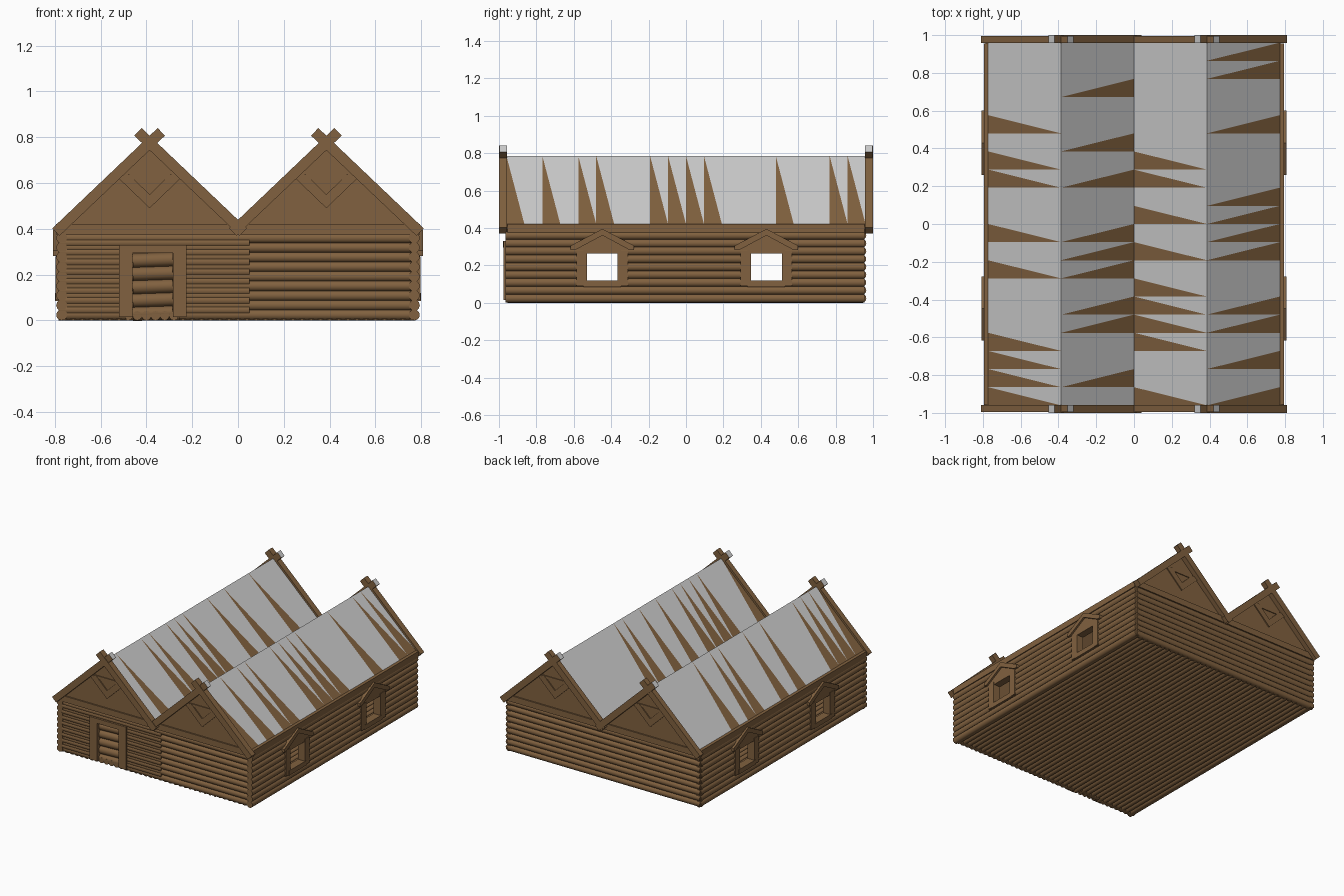
import bpy, bmesh, random
from mathutils import Vector, Matrix

if "Cube" in bpy.data.objects:
    bpy.data.objects.remove(bpy.data.objects["Cube"])

random.seed(4)
brown = bpy.data.materials.new("brown_wood")
brown.diffuse_color = (0.22, 0.12, 0.05, 1)
brown.use_nodes = True
brown.node_tree.nodes["Principled BSDF"].inputs["Base Color"].default_value = brown.diffuse_color


def finish(name, bm, mats=(brown,)):
    bmesh.ops.recalc_face_normals(bm, faces=bm.faces)
    me = bpy.data.meshes.new(name)
    bm.to_mesh(me)
    bm.free()
    for m in mats:
        me.materials.append(m)
    ob = bpy.data.objects.new(name, me)
    bpy.context.collection.objects.link(ob)
    return ob


def logs(name, items, sides=12):
    """One object from many round logs: (start, end, radius)."""
    bm = bmesh.new()
    for p, q, r in items:
        p, q = Vector(p), Vector(q)
        d = q - p
        mat = Matrix.Translation((p + q) / 2) @ d.to_track_quat('Z', 'Y').to_matrix().to_4x4()
        bmesh.ops.create_cone(bm, cap_ends=True, segments=sides, radius1=r, radius2=r,
                              depth=d.length, matrix=mat)
    for f in bm.faces:
        f.smooth = len(f.verts) == 4
    return finish(name, bm)


def prism(name, pts, axis, a, b, grey_edge=None):
    """Extrude an outline (u, z) along x or y from a to b."""
    bm = bmesh.new()
    place = (lambda u, t, z: (t, u, z)) if axis == 'x' else (lambda u, t, z: (u, t, z))
    va = [bm.verts.new(place(u, a, z)) for u, z in pts]
    vb = [bm.verts.new(place(u, b, z)) for u, z in pts]
    bm.faces.new(va)
    bm.faces.new(vb)
    n = len(pts)
    for i in range(n):
        j = (i + 1) % n
        f = bm.faces.new((va[i], va[j], vb[j], vb[i]))
        if i == grey_edge:
            f.material_index = 1
    return finish(name, bm, (brown, None))


def rect(u0, u1, z0, z1):
    return [(u0, z0), (u1, z0), (u1, z1), (u0, z1)]


def spans(lo, hi, gaps):
    """Split a run into the pieces left between gaps."""
    out = []
    for a, b in gaps:
        out.append((lo, a))
        lo = b
    return out + [(lo, hi)]


R, PITCH = 0.024, 0.042
rows = [R + PITCH * i for i in range(9)]
WINDOWS = (-0.447, 0.43)
WX, WY = 0.77, 0.94
DOOR = (-0.46, -0.285)

# floor logs
logs("floor", [((-0.76 + i * 0.04, -0.955, 0.02), (-0.76 + i * 0.04, 0.945, 0.02), 0.0205)
               for i in range(39)])

# side walls, interrupted at the windows, with a top beam
for s, side in ((1, "right"), (-1, "left")):
    items = []
    for z in rows:
        gaps = [(w - 0.1, w + 0.1) for w in WINDOWS] if 0.12 - R < z < 0.26 + R else []
        items += [((s * WX, a, z), (s * WX, b, z), R) for a, b in spans(-0.965, 0.955, gaps)]
    logs(side + "_wall", items)
    prism(side + "_top_beam", rect(-0.955, 0.955, 0.375, 0.42), 'x', s * 0.745, s * 0.795)

# front and back walls
logs("back_wall", [((-0.785, WY, z), (0.775, WY, z), R) for z in rows])
items = []
for z in rows:
    gaps = [(DOOR[0] - 0.03, DOOR[1] + 0.03)] if z < 0.29 + R else []
    items += [((a, -WY, z), (b, -WY, z), R) for a, b in spans(-0.785, 0.765, gaps)]
    # second, half-offset layer on the door side
    z2 = z + PITCH / 2
    if z2 < 0.38:
        gaps = [(DOOR[0] - 0.03, DOOR[1] + 0.03)] if z2 < 0.29 + R else []
        items += [((a, -WY - 0.003, z2), (b, -WY - 0.003, z2), R * 0.95)
                  for a, b in spans(-0.78, 0.05, gaps)]
logs("front_wall", items)

# door frame with mitred lintel, and a log door leaf
x0, x1 = DOOR
prism("door_jamb_left", [(x0 - 0.06, 0.015), (x0, 0.015), (x0, 0.295), (x0 - 0.06, 0.33)], 'y', -0.975, -0.91)
prism("door_jamb_right", [(x1, 0.015), (x1 + 0.06, 0.015), (x1 + 0.06, 0.33), (x1, 0.295)], 'y', -0.975, -0.91)
prism("door_lintel", [(x0 - 0.06, 0.33), (x0, 0.295), (x1, 0.295), (x1 + 0.06, 0.33)], 'y', -0.978, -0.91)
logs("door_leaf", [((x0, -0.925, 0.028 + 0.058 * i), (x1, -0.925, 0.034 + 0.058 * i), 0.031)
                   for i in range(5)])

# window frames with small pediments
for s, side in ((1, "right"), (-1, "left")):
    for i, w in enumerate(WINDOWS):
        n = f"{side}_window_{i}_"
        a, b = s * 0.742, s * 0.798
        for t in (-1, 1):
            prism(n + "jamb", rect(w + t * 0.082, w + t * 0.138, 0.09, 0.28), 'x', a, b)
            prism(n + "pediment_board", [(w, 0.395), (w + t * 0.17, 0.305), (w + t * 0.17, 0.282),
                                         (w + t * 0.145, 0.282), (w, 0.36)], 'x', a, s * 0.808)
        prism(n + "sill", rect(w - 0.1, w + 0.1, 0.085, 0.12), 'x', a, s * 0.8)
        prism(n + "lintel", rect(w - 0.1, w + 0.1, 0.262, 0.30), 'x', a, s * 0.795)
        prism(n + "pediment", [(w - 0.145, 0.282), (w + 0.145, 0.282), (w, 0.37)], 'x', a, s * 0.795)

# roof slopes: grey planks, some with a brown triangular half
N, Y0, Y1 = 20, -0.96, 0.96
HALF, EAVE, RIDGE, THICK = 0.386, 0.42, 0.785, 0.02
right_brown = {0, 2, 4, 5, 8, 9, 10, 11, 15, 18, 19}
for c, gname in ((-HALF, "left"), (HALF, "right")):
    for s in (-1, 1):
        chosen = right_brown if c > 0 and s > 0 else set(random.sample(range(N), 9))
        bm = bmesh.new()
        xe = c + s * HALF
        for i in range(N):
            ya, yb = (Y0 + (Y1 - Y0) * k / N for k in (i, i + 1))
            corners = ((c, ya, RIDGE), (xe, ya, EAVE), (xe, yb, EAVE), (c, yb, RIDGE))
            t = [bm.verts.new(p) for p in corners]
            u = [bm.verts.new((p[0], p[1], p[2] - THICK)) for p in corners]
            f = bm.faces.new((t[0], t[1], t[2]))
            f.material_index = 0 if i in chosen else 1
            bm.faces.new((t[0], t[2], t[3])).material_index = 1
            bm.faces.new(u[::-1])
            for k in range(4):
                m = (k + 1) % 4
                bm.faces.new((t[k], t[m], u[m], u[k]))
        finish(f"{gname}_roof_slope", bm, (brown, None))

    # gable ends: panel, tie beam, collar, chevron brace and crossed barge boards
    for e, end in ((-1, "front"), (1, "back")):
        n = f"{end}_{gname}_gable_"
        prism(n + "panel", [(c - HALF, 0.37), (c + HALF, 0.37), (c + HALF, 0.415),
                            (c, 0.78), (c - HALF, 0.415)], 'y', e * 0.93, e * 0.96)
        prism(n + "tie_beam", rect(c - HALF, c + HALF, 0.375, 0.42), 'y', e * 0.93, e * 0.97)
        prism(n + "collar", rect(c - 0.15, c + 0.15, 0.615, 0.638), 'y', e * 0.94, e * 0.966)
        prism(n + "brace", [(c - 0.135, 0.62), (c, 0.49), (c + 0.135, 0.62), (c + 0.09, 0.638),
                            (c, 0.55), (c - 0.09, 0.638)], 'y', e * 0.94, e * 0.968)
        for s in (-1, 1):
            outline = [(0.425, 0.402), (-0.035, 0.84), (-0.067, 0.807), (0.393, 0.37)]
            prism(n + "barge_board", [(c + s * u, z) for u, z in outline], 'y',
                  e * 0.957, e * (0.998 + 0.002 * s), grey_edge=1)
